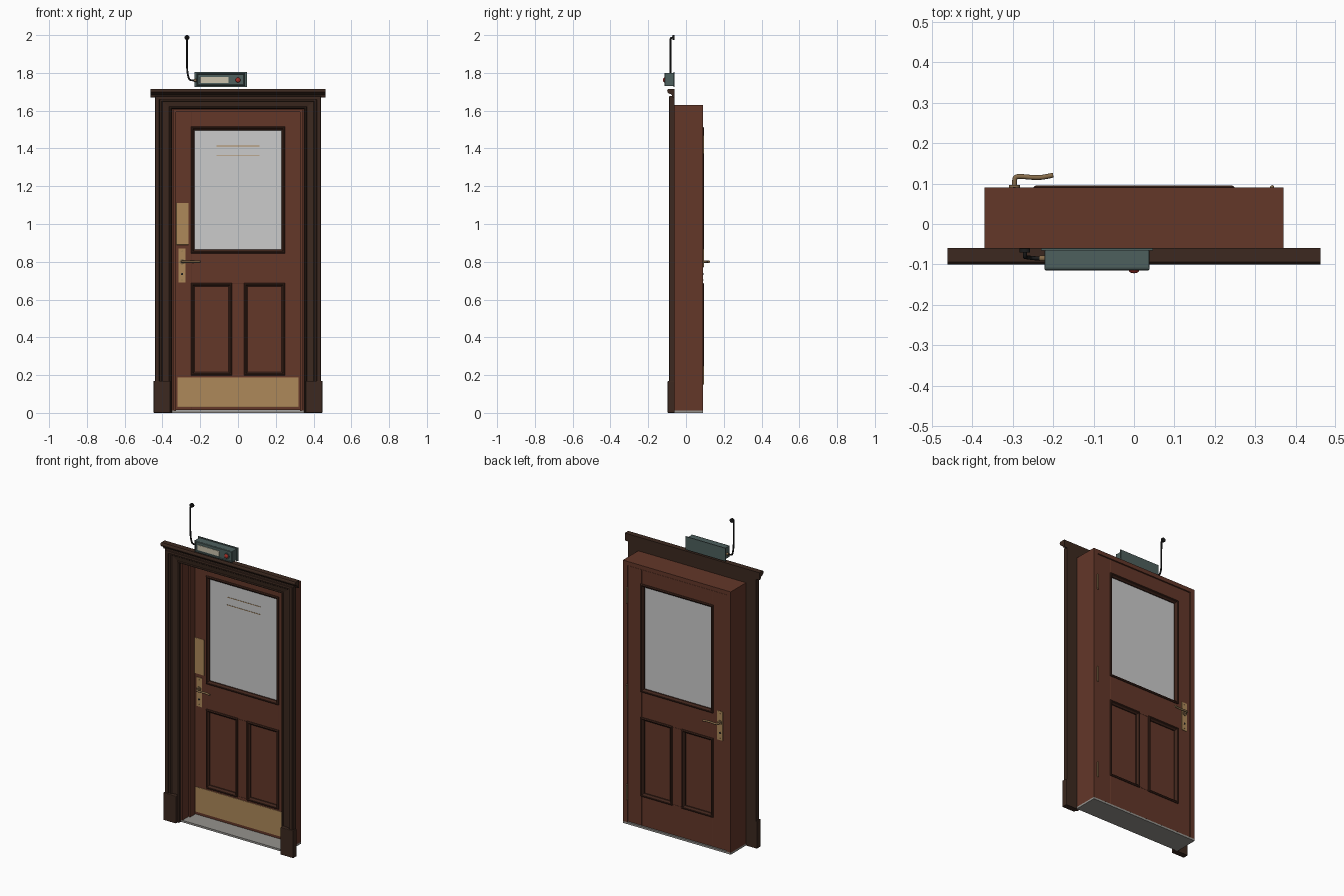
import bpy, bmesh, math
from mathutils import Vector

old = bpy.data.objects.get("Cube")
if old:
    bpy.data.objects.remove(old, do_unlink=True)


def material(name, *rgb, metal=0.0):
    m = bpy.data.materials.new(name)
    m.use_nodes = True
    m.diffuse_color = (*rgb, 1)
    bsdf = m.node_tree.nodes["Principled BSDF"]
    bsdf.inputs["Base Color"].default_value = (*rgb, 1)
    bsdf.inputs["Metallic"].default_value = metal
    return m


WOOD = material("red_wood", .125, .038, .022)
DARK = material("dark_wood", .045, .022, .014)
MOULD = material("moulding_wood", .05, .018, .011)
BRASS = material("brass", .42, .25, .10)
OLD_BRASS = material("aged_brass", .24, .15, .07)
GLASS = material("frosted_glass", .6, .63, .62)
STONE = material("threshold_grey", .3, .29, .27)
STEEL = material("green_steel", .075, .115, .11)
BLACK = material("black", .012, .012, .012)
CREAM = material("cream", .6, .55, .42)
RED = material("red", .4, .03, .02)


def finish(name, bm, mat, bevel=0.0, smooth=False):
    bmesh.ops.recalc_face_normals(bm, faces=bm.faces)
    mesh = bpy.data.meshes.new(name)
    bm.to_mesh(mesh)
    bm.free()
    ob = bpy.data.objects.new(name, mesh)
    bpy.context.collection.objects.link(ob)
    mesh.materials.append(mat)
    if bevel:
        mod = ob.modifiers.new("Bevel", "BEVEL")
        mod.width, mod.segments = bevel, 2
    if smooth:
        bpy.ops.object.select_all(action="DESELECT")
        ob.select_set(True)
        bpy.context.view_layer.objects.active = ob
        bpy.ops.object.shade_smooth_by_angle(angle=math.radians(40))
    return ob


def box(name, xs, ys, zs, mat, bevel=0.0):
    bm = bmesh.new()
    bmesh.ops.create_cube(bm, size=1)
    for v in bm.verts:
        v.co = [(r[0] + r[1]) / 2 + c * (r[1] - r[0]) for c, r in zip(v.co, (xs, ys, zs))]
    return finish(name, bm, mat, bevel)


def sweep(name, stations, profile, mat, closed=False):
    """Mitred sweep: stations are (x, z, dx, dz), profile is (offset, y)."""
    bm = bmesh.new()
    rings = [[bm.verts.new((x + dx * o, y, z + dz * o)) for o, y in profile]
             for x, z, dx, dz in stations]
    n = len(profile)
    pairs = list(zip(rings, rings[1:])) + ([(rings[-1], rings[0])] if closed else [])
    for a, b in pairs:
        for j in range(n):
            k = (j + 1) % n
            bm.faces.new((a[j], a[k], b[k], b[j]))
    if not closed:
        bm.faces.new(rings[0])
        bm.faces.new(rings[-1])
    return finish(name, bm, mat)


def loop(name, xs, zs, profile, mat):
    """Closed rectangular moulding; positive offsets run inward."""
    (x0, x1), (z0, z1) = xs, zs
    corners = [(x0, z0, 1, 1), (x0, z1, 1, -1), (x1, z1, -1, -1), (x1, z0, -1, 1)]
    return sweep(name, corners, profile, mat, closed=True)


def round_part(name, centre, radius, depth, mat, axis="y", dome=False):
    bm = bmesh.new()
    if dome:
        bmesh.ops.create_uvsphere(bm, u_segments=24, v_segments=12, radius=radius)
        for v in bm.verts:
            v.co.z *= depth / (2 * radius)
    else:
        bmesh.ops.create_cone(bm, cap_ends=True, segments=24, radius1=radius,
                              radius2=radius, depth=depth)
    turn = {"x": Vector((1, 0, 0)), "y": Vector((0, 1, 0)), "z": Vector((0, 0, 1))}[axis]
    rot = Vector((0, 0, 1)).rotation_difference(turn)
    for v in bm.verts:
        v.co = rot @ v.co + Vector(centre)
    return finish(name, bm, mat, smooth=True)


def tube(name, points, radius, mat):
    cu = bpy.data.curves.new(name, "CURVE")
    cu.dimensions = "3D"
    cu.bevel_depth, cu.bevel_resolution, cu.use_fill_caps = radius, 3, True
    cu.resolution_u = 4
    sp = cu.splines.new("NURBS")
    sp.points.add(len(points) - 1)
    for p, co in zip(sp.points, points):
        p.co = (*co, 1)
    sp.order_u, sp.use_endpoint_u = 3, True
    ob = bpy.data.objects.new(name, cu)
    bpy.context.collection.objects.link(ob)
    cu.materials.append(mat)


SIDES = (("left", 1), ("right", -1))


def span(s, a, b):
    return tuple(sorted((s * a, s * b)))


# Threshold, jambs and stops
box("threshold", (-.37, .37), (-.06, .09), (0, .012), STONE)
box("jamb_head", (-.37, .37), (-.06, .09), (1.605, 1.63), WOOD)
box("stop_head", (-.34, .34), (0, .045), (1.593, 1.605), WOOD)
for side, s in SIDES:
    box(f"jamb_{side}", span(s, .34, .37), (-.06, .09), (.012, 1.605), WOOD)
    box(f"stop_{side}", span(s, .328, .34), (0, .045), (.012, 1.605), WOOD)
    box(f"plinth_block_{side}", span(s, .358, .447), (-.097, -.06), (0, .17), DARK, .004)

# Door casing with stepped profile, and moulded cap
casing = [(0, -.06), (0, -.073), (.005, -.079), (.011, -.079), (.015, -.073), (.05, -.077),
          (.056, -.083), (.064, -.083), (.067, -.091), (.086, -.091), (.09, -.087), (.09, -.06)]
sweep("casing", [(-.35, 0, -1, 0), (-.35, 1.61, -1, .75), (.35, 1.61, 1, .75), (.35, 0, 1, 0)],
      casing, DARK)
cap = [(1.67, -.06), (1.67, -.07), (1.685, -.076), (1.691, -.09), (1.696, -.097),
       (1.705, -.1), (1.712, -.098), (1.716, -.094), (1.716, -.06)]
sweep("cap_moulding", [(-.462, 0, 0, 1), (.462, 0, 0, 1)], cap, DARK)

# Door leaf: stiles, rails and muntin
F, B = .045, .086
for side, s in SIDES:
    box(f"stile_{side}", span(s, .244, .338), (F, B), (.015, 1.602), WOOD, .0015)
for name, z0, z1 in (("bottom", .015, .203), ("lock", .683, .85), ("top", 1.51, 1.602)):
    box(f"{name}_rail", (-.244, .244), (F, B), (z0, z1), WOOD, .0015)
box("muntin", (-.037, .037), (F, B), (.203, .683), WOOD, .0015)

# Infill panels and glass, moulded on both faces
openings = [("glass", (-.244, .244), (.85, 1.51), GLASS),
            ("lower_panel_left", (.037, .244), (.203, .683), WOOD),
            ("lower_panel_right", (-.244, -.037), (.203, .683), WOOD)]
for name, xs, zs, mat in openings:
    box(name, xs, (.056, .075), zs, mat)
    for face, y, s in (("front", F, -1), ("back", B, 1)):
        prof = [(-.005, y), (-.005, y + s * .005), (0, y + s * .009), (.005, y + s * .008),
                (.009, y), (.014, y - s * .004), (.014, y - s * .012), (0, y - s * .012)]
        loop(f"{name}_moulding_{face}", xs, zs, prof, MOULD)

# Gilt rules on the glass
for z in (1.365, 1.413):
    box("gilt_rule", (-.115, .115), (.054, .056), (z - .0015, z + .0015), BRASS)

# Brass plates, levers and keyholes
box("kick_plate", (-.32, .32), (F - .003, F), (.032, .187), BRASS, .001)
box("push_plate", (-.327, -.262), (F - .003, F), (.89, 1.112), BRASS, .001)
for face, y, s in (("front", F, -1), ("back", B, 1)):
    box(f"lock_plate_{face}", (-.315, -.277), span(s, s * y, s * y + .004), (.69, .87), BRASS, .001)
    round_part(f"lever_rose_{face}", (-.296, y + s * .006, .8), .014, .008, OLD_BRASS)
    path = [(-.296, .004), (-.296, .02), (-.294, .031), (-.28, .032),
            (-.25, .029), (-.225, .029), (-.2, .035)]
    tube(f"lever_{face}", [(x, y + s * d, .8) for x, d in path], .006, OLD_BRASS)
    round_part(f"keyhole_{face}", (-.296, y + s * .0045, .735), .006, .002, BLACK)
    for z in (.704, .856):
        round_part(f"plate_screw_{face}", (-.296, y + s * .0045, z), .003, .002, OLD_BRASS)

# Hinges
for z in (.2, .82, 1.42):
    round_part("hinge_barrel", (.342, .091, z), .005, .085, OLD_BRASS, "z")
    for end in (-.045, .045):
        round_part("hinge_finial", (.342, .091, z + end), .005, .01, OLD_BRASS, "z", True)

# Signal box above the door
box("box_back_plate", (-.23, .047), (-.066, -.06), (1.724, 1.806), STEEL, .001)
box("box_body", (-.221, .038), (-.11, -.064), (1.73, 1.8), STEEL, .003)
loop("box_bezel", (-.221, .038), (1.73, 1.8),
     [(0, -.108), (0, -.112), (.003, -.115), (.007, -.115), (.009, -.108)], STEEL)
box("box_label", (-.2, -.05), (-.1125, -.109), (1.746, 1.778), CREAM, .001)
round_part("lamp_collar", (0, -.111, 1.762), .018, .006, STEEL)
round_part("lamp", (0, -.114, 1.762), .013, .016, RED, dome=True)

# Cable rising from the box to a round end
round_part("cable_gland", (-.227, -.085, 1.76), .007, .014, OLD_BRASS, "x")
tube("cable", [(-.23, -.085, 1.76), (-.25, -.085, 1.76), (-.26, -.083, 1.768), (-.268, -.082, 1.8),
               (-.27, -.082, 1.84), (-.27, -.082, 1.97), (-.27, -.081, 1.988), (-.27, -.063, 1.988)],
     .005, BLACK)
round_part("cable_end", (-.27, -.066, 1.987), .013, .01, BLACK)
